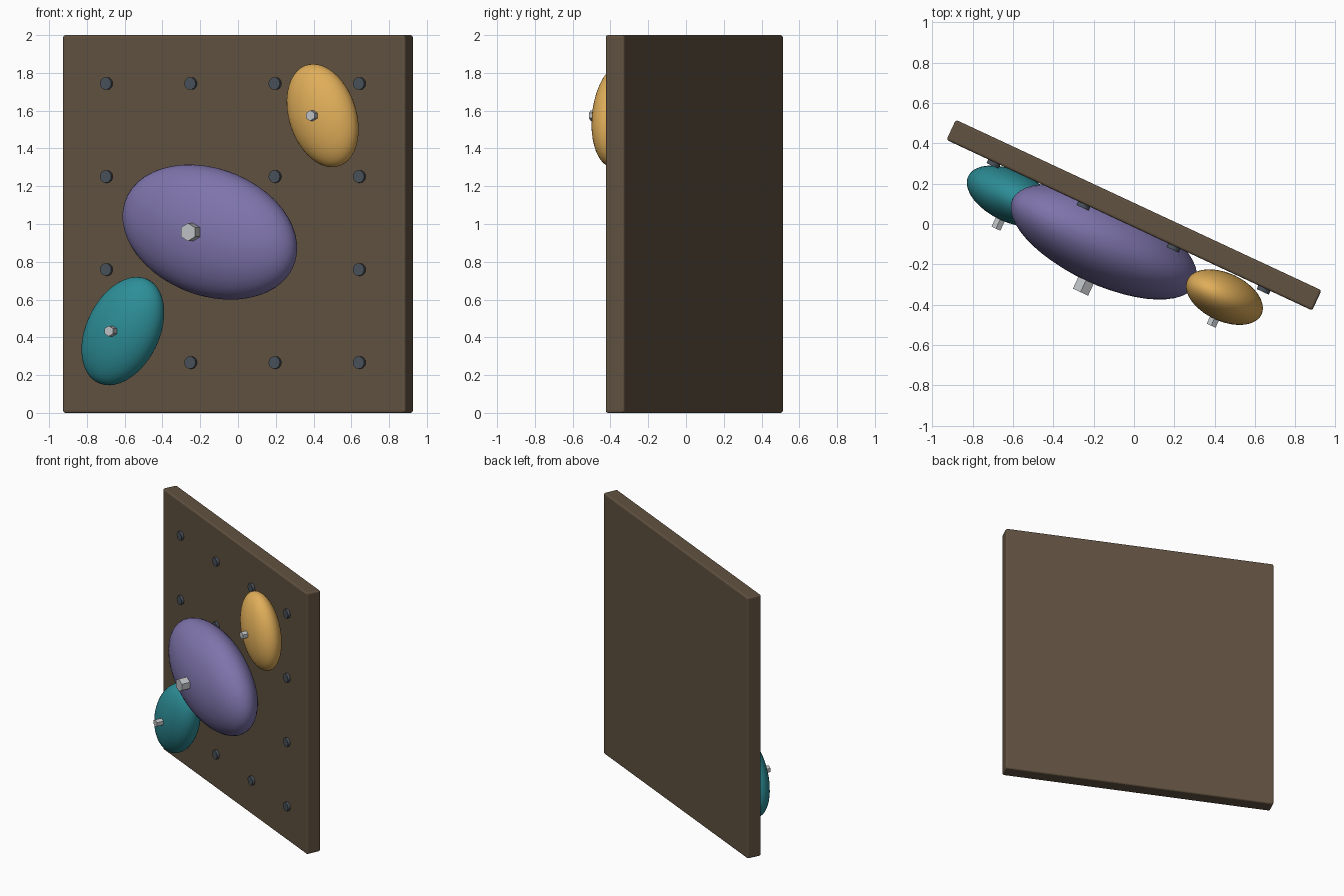
import bpy
import math
from mathutils import Matrix

old = bpy.data.objects.get("Cube")
if old:
    bpy.data.objects.remove(old, do_unlink=True)


def material(name, rgb):
    mat = bpy.data.materials.new(name)
    mat.use_nodes = True
    mat.diffuse_color = (*rgb, 1)
    mat.node_tree.nodes["Principled BSDF"].inputs["Base Color"].default_value = (*rgb, 1)
    return mat


BROWN = material("brown board", (0.12, 0.084, 0.052))
PURPLE = material("purple hold", (0.21, 0.175, 0.41))
YELLOW = material("amber hold", (0.74, 0.42, 0.10))
TEAL = material("teal hold", (0.026, 0.27, 0.31))
STEEL = material("bolt steel", (0.52, 0.54, 0.56))
DARK = material("dark insert", (0.065, 0.08, 0.10))

# Board frame: local x along the board, local -y out of its face, z up
THICK = 0.11
FRAME = Matrix.Translation((0, 0.044, 0)) @ Matrix.Rotation(math.radians(-25), 4, "Z")
OUTWARD = Matrix.Rotation(math.radians(90), 4, "X")


def place(name, mat, local):
    obj = bpy.context.object
    obj.name = name
    obj.data.materials.append(mat)
    obj.matrix_world = FRAME @ local
    return obj


def peg(name, mat, sides, radius, u, z, start, end):
    """Short prism standing out of the board between two distances."""
    bpy.ops.mesh.primitive_cylinder_add(vertices=sides, radius=radius, depth=end - start)
    place(name, mat, Matrix.Translation((u, -(start + end) / 2, z)) @ OUTWARD)


def hold(name, mat, u, z, out, radii, tilt, bolt_radius, bolt_end):
    """Ellipsoid grip tilted in the plane of the board, with a hex bolt."""
    bpy.ops.mesh.primitive_uv_sphere_add(segments=48, ring_count=24, radius=1)
    bpy.ops.object.shade_smooth()
    spin = Matrix.Rotation(math.radians(-tilt), 4, "Y")
    long, short, depth = radii
    size = Matrix.Diagonal((long, depth, short, 1))
    place(name, mat, Matrix.Translation((u, -out, z)) @ spin @ size)
    peg(name + "_bolt", STEEL, 6, bolt_radius, u, z, out, bolt_end)


# Board with softened edges
bpy.ops.mesh.primitive_cube_add(size=1)
board = place("board", BROWN, Matrix.Translation((0, 0, 1)))
for v in board.data.vertices:
    v.co.x *= 2
    v.co.y *= THICK
    v.co.z *= 2
bevel = board.modifiers.new("soft_edges", "BEVEL")
bevel.width = 0.012
bevel.segments = 3

# Grid of threaded inserts
STEP = 0.4925
for col in range(4):
    for row in range(4):
        peg(f"insert_{col}_{row}", DARK, 16, 0.033,
            (col - 1.5) * STEP, 1.005 + (row - 1.5) * STEP, 0.03, 0.075)

# Holds
hold("large_hold", PURPLE, -0.079, 0.957, 0.183, (0.515, 0.338, 0.212), -17.5, 0.048, 0.458)
hold("upper_hold", YELLOW, 0.578, 1.574, 0.179, (0.284, 0.188, 0.119), -69, 0.028, 0.335)
hold("lower_hold", TEAL, -0.592, 0.433, 0.173, (0.31, 0.203, 0.128), 60, 0.028, 0.35)
